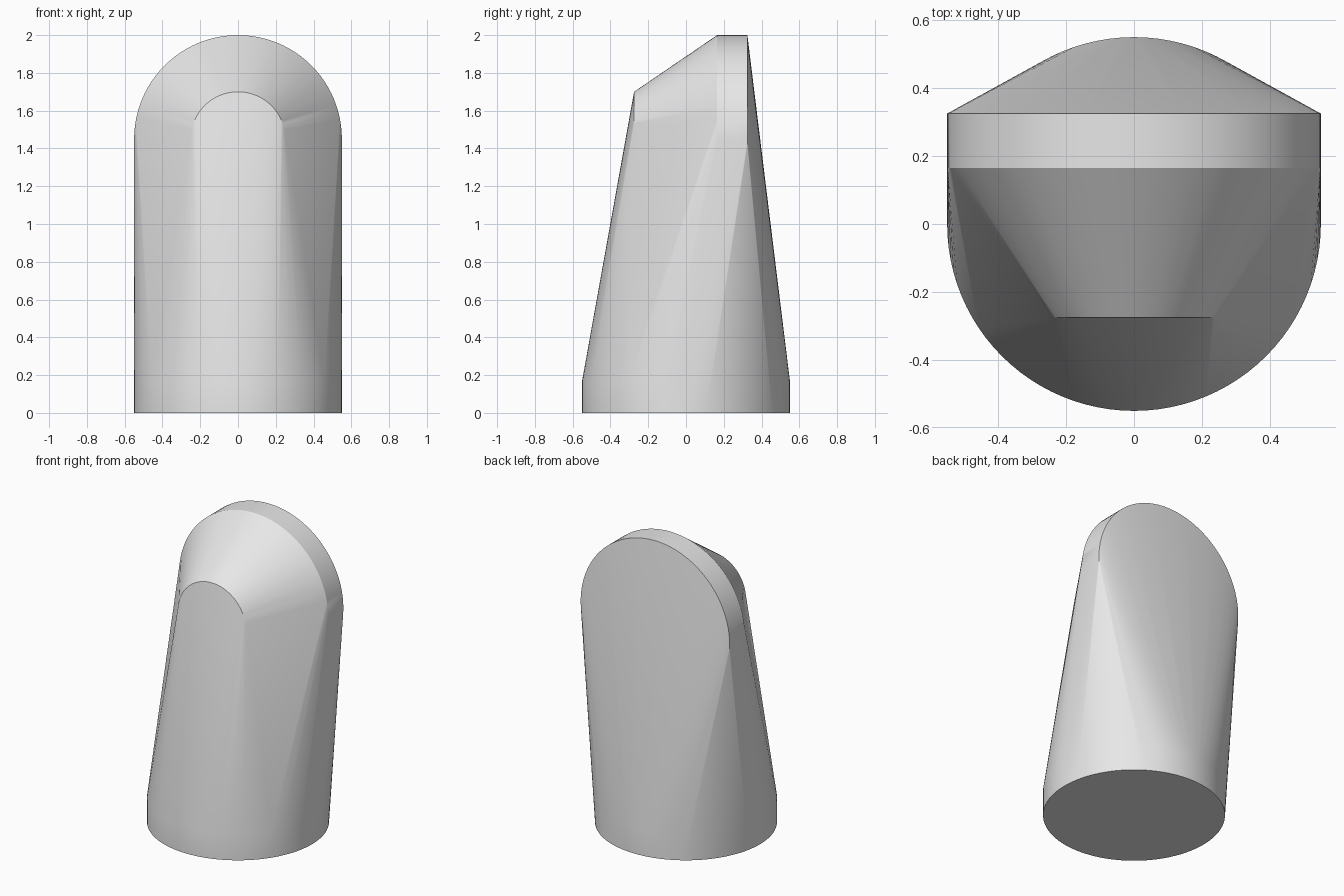
import bpy, bmesh, math
from mathutils import Matrix, Vector

# Remove the default cube
cube = bpy.data.objects.get("Cube")
if cube:
    bpy.data.objects.remove(cube, do_unlink=True)

RADIUS = 0.55
AXIS_Z = 1.45
UPRIGHT = Matrix.Rotation(math.pi / 2, 4, "X")

# Plain grey material
grey = bpy.data.materials.new("plain_grey")
grey.use_nodes = True
colour = (0.8, 0.8, 0.8, 1)
grey.diffuse_color = colour
grey.node_tree.nodes["Principled BSDF"].inputs["Base Color"].default_value = colour

bm = bmesh.new()


def ring(radius, location, turn=Matrix()):
    """Add one guide circle for the hull."""
    bmesh.ops.create_circle(bm, segments=96, radius=radius,
                            matrix=Matrix.Translation(Vector(location)) @ turn)


# Round foot
for z in (0, 0.17):
    ring(RADIUS, (0, 0, z))

# Upright round head, with a small raised nose in front
for y in (0.165, 0.325):
    ring(RADIUS, (0, y, AXIS_Z), UPRIGHT)
ring(0.25, (0, -0.275, AXIS_Z), UPRIGHT)

# Tight skin stretched over the circles
bmesh.ops.delete(bm, geom=bm.edges[:], context="EDGES_FACES")
points = [v.co.copy() for v in bm.verts]
if not points:
    raise RuntimeError("guide circles missing")
hull = bmesh.ops.convex_hull(bm, input=bm.verts[:], use_existing_faces=False)
loose = [v for v in bm.verts if not v.link_faces]
bmesh.ops.delete(bm, geom=loose, context="VERTS")
bmesh.ops.dissolve_limit(bm, angle_limit=math.radians(0.1),
                         verts=bm.verts[:], edges=bm.edges[:])
bmesh.ops.recalc_face_normals(bm, faces=bm.faces[:])

mesh = bpy.data.meshes.new("body")
bm.to_mesh(mesh)
bm.free()
body = bpy.data.objects.new("body", mesh)
bpy.context.collection.objects.link(body)
mesh.materials.append(grey)

# Smooth sides with crisp rims
bpy.ops.object.select_all(action="DESELECT")
body.select_set(True)
bpy.context.view_layer.objects.active = body
bpy.ops.object.shade_smooth_by_angle(angle=math.radians(30))
